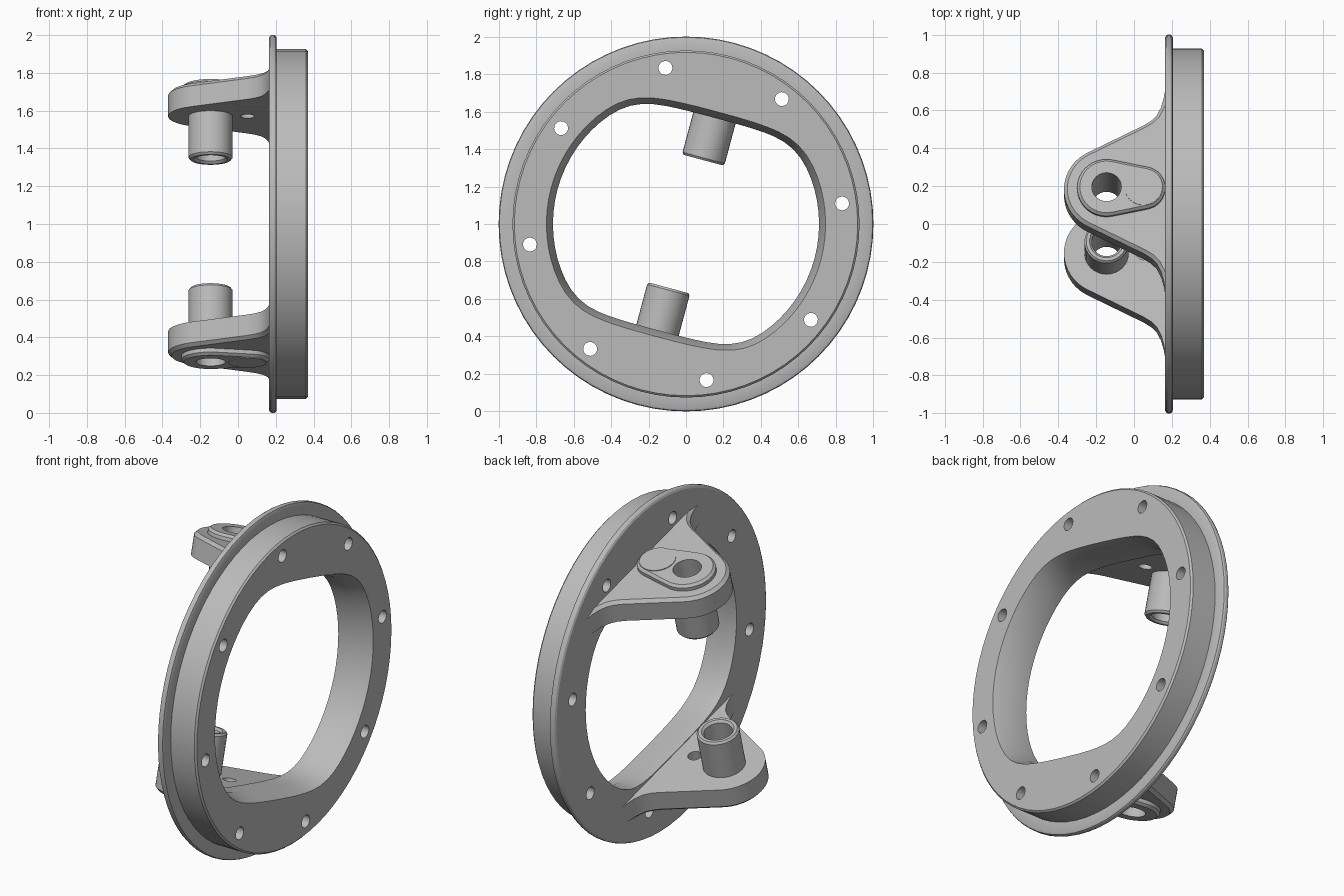
import bpy, bmesh, math
from mathutils import Matrix

if "Cube" in bpy.data.objects:
    bpy.data.objects.remove(bpy.data.objects["Cube"], do_unlink=True)

grey = bpy.data.materials.new("plain_grey")
grey.use_nodes = True
COLOUR = (0.5, 0.5, 0.5, 1)
grey.diffuse_color = COLOUR
grey.node_tree.nodes["Principled BSDF"].inputs["Base Color"].default_value = COLOUR

TILT = math.radians(-15)
BORE_X, PIN_X = -0.145, 0.05
UNDER, TOP, BOSS_TOP = 0.59, 0.722, 0.757
parts = []


def placed(turn):
    return Matrix.Translation((0, 0, 1)) @ Matrix.Rotation(TILT + turn, 4, 'X')


def make(name, bm):
    bmesh.ops.recalc_face_normals(bm, faces=bm.faces)
    mesh = bpy.data.meshes.new(name)
    bm.to_mesh(mesh)
    bm.free()
    ob = bpy.data.objects.new(name, mesh)
    bpy.context.collection.objects.link(ob)
    mesh.materials.append(grey)
    return ob


def loft(name, loops, closed=False):
    """Skin a list of equal vertex loops, capped or closed on itself."""
    bm = bmesh.new()
    rings = [[bm.verts.new(p) for p in loop] for loop in loops]
    n = len(rings[0])
    pairs = list(zip(rings, rings[1:]))
    if closed:
        pairs.append((rings[-1], rings[0]))
    else:
        bm.faces.new(rings[0])
        bm.faces.new(rings[-1])
    for a, b in pairs:
        for i in range(n):
            j = (i + 1) % n
            bm.faces.new((a[i], a[j], b[j], b[i]))
    return make(name, bm)


def prism(name, outline, low, high, bevel=0.0):
    """Extrude an outline upward, with a chamfered top rim."""
    bm = bmesh.new()
    face = bm.faces.new([bm.verts.new((x, y, low)) for x, y in outline])
    new = bmesh.ops.extrude_face_region(bm, geom=[face])["geom"]
    tops = [v for v in new if isinstance(v, bmesh.types.BMVert)]
    for v in tops:
        v.co.z = high
    if not any(f is face for f in bm.faces):
        bm.faces.new([bm.verts[i] for i in range(len(outline))])
    if bevel:
        rim = [e for e in bm.edges if all(v.co.z == tops[0].co.z for v in e.verts)]
        bmesh.ops.bevel(bm, geom=rim, offset=bevel, segments=1, affect='EDGES')
    return make(name, bm)


def arc(cx, radius, start, end, n=16):
    steps = [math.radians(start + (end - start) * i / n) for i in range(n + 1)]
    return [(cx + radius * math.cos(a), radius * math.sin(a)) for a in steps]


def circle(cx, radius, n=32):
    return arc(cx, radius, 0, 360, n)[:-1]


def cut(ob, cutter):
    cutter.hide_render = True
    mod = ob.modifiers.new("cut", 'BOOLEAN')
    mod.operation, mod.object, mod.solver = 'DIFFERENCE', cutter, 'EXACT'
    bpy.context.view_layer.objects.active = ob
    bpy.ops.object.modifier_apply(modifier=mod.name)
    bpy.data.objects.remove(cutter, do_unlink=True)


# Mounting ring: round outside, rounded opening with two flats inside
N = 72
ANGLES = [2 * math.pi * i / N for i in range(N)]


def round_loop(x, r):
    return [(x, r * math.sin(a), r * math.cos(a)) for a in ANGLES]


def opening_loop(x, inset):
    loop = []
    for a in ANGLES:
        flat = 0.625 / max(abs(math.cos(a)), 0.01)
        r = (0.745 ** -14 + flat ** -14) ** (-1 / 14) - inset
        loop.append((x, r * math.sin(a), r * math.cos(a)))
    return loop


profile = [(0.164, 0.985), (0.17, 0.996), (0.178, 1.0), (0.192, 1.0), (0.2, 0.996),
           (0.205, 0.985), (0.205, 0.926), (0.36, 0.926), (0.37, 0.916)]
loops = [round_loop(x, r) for x, r in profile]
loops += [opening_loop(0.37, 0), opening_loop(0.27, 0.035), opening_loop(0.164, 0.035)]
ring = loft("mounting_ring", loops, closed=True)

# Eight bolt holes
for k in range(8):
    a = math.radians(22.5 + 45 * k)
    y, z = 0.84 * math.sin(a), 0.84 * math.cos(a)
    hole = [(y + p, z + q) for p, q in circle(0, 0.037, 20)]
    cut(ring, loft("bolt_hole_cutter", [[(x, p, q) for p, q in hole] for x in (0.1, 0.45)]))
ring.matrix_world = placed(0)
parts.append(ring)

# Lug outline: round tip, straight flanks, flared root
flare = [(0.05, 0.35), (0.09, 0.375), (0.12, 0.405), (0.143, 0.45), (0.157, 0.5), (0.164, 0.54), (0.19, 0.54)]
lug_outline = arc(BORE_X, 0.225, 117.5, 242.5, 20)
lug_outline += [(x, -y) for x, y in flare] + flare[::-1]
# Boss outline: two circles of different size joined by tangents
lean = math.degrees(math.acos((0.155 - 0.115) / (PIN_X - BORE_X)))
boss_outline = arc(BORE_X, 0.155, lean, 360 - lean, 24) + arc(PIN_X, 0.115, -lean, lean, 16)

for side, turn in (("upper", 0), ("lower", math.pi)):
    plate = prism(side + "_lug", lug_outline, UNDER, TOP, 0.018)
    boss = prism(side + "_boss", boss_outline, TOP - 0.01, BOSS_TOP, 0.014)
    for ob in (plate, boss):
        cut(ob, prism("bore_cutter", circle(BORE_X, 0.078), 0.3, 0.9))
    cut(plate, prism("pin_hole_cutter", circle(PIN_X, 0.038, 24), 0.5, 0.68))
    pin = prism(side + "_pin_cap", circle(PIN_X, 0.1), BOSS_TOP - 0.01, BOSS_TOP + 0.004)

    # Hollow sleeve pointing to the centre
    sleeve_profile = [(0.117, 0.6), (0.117, 0.365), (0.107, 0.353),
                      (0.09, 0.353), (0.078, 0.366), (0.078, 0.6)]
    sleeve = loft(side + "_sleeve",
                  [[(x, y, h) for x, y in circle(BORE_X, r)] for r, h in sleeve_profile], closed=True)
    for ob in (plate, boss, pin, sleeve):
        ob.matrix_world = placed(turn)
        parts.append(ob)

bpy.ops.object.select_all(action='DESELECT')
for ob in parts:
    ob.select_set(True)
bpy.context.view_layer.objects.active = ring
bpy.ops.object.shade_smooth_by_angle(angle=math.radians(25))
